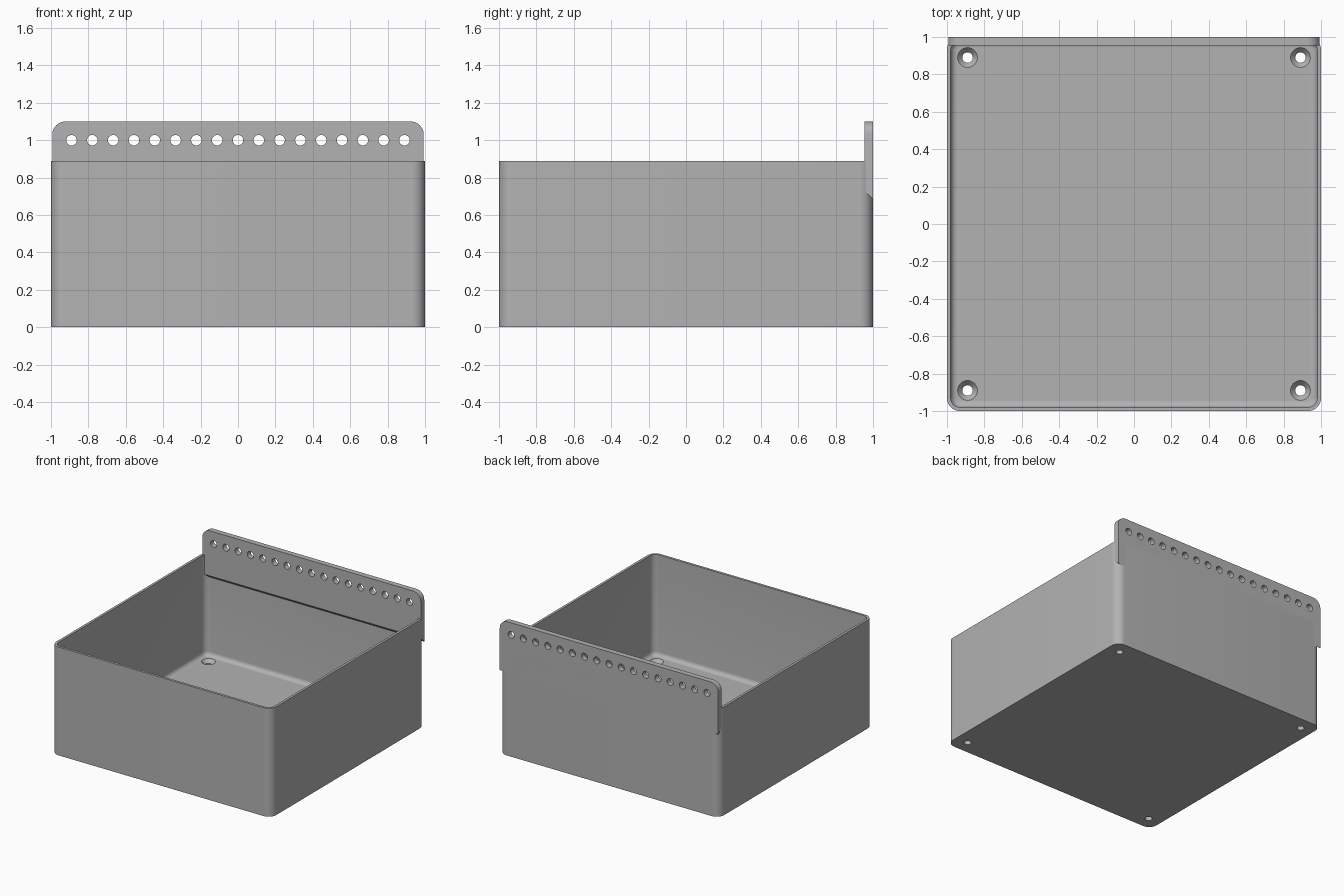
import bpy, bmesh, math
from mathutils import Vector

cube = bpy.data.objects.get("Cube")
if cube:
    bpy.data.objects.remove(cube, do_unlink=True)

WALL, HEIGHT, FLOOR, FILLET = 0.02, 0.89, 0.06, 0.035
CORNER, RAIL_TOP, RAIL_HALF = 0.07, 1.1, 0.993

grey = bpy.data.materials.new("plain grey")
grey.use_nodes = True
grey.diffuse_color = (0.45, 0.45, 0.45, 1)
grey.node_tree.nodes["Principled BSDF"].inputs["Base Color"].default_value = (0.45, 0.45, 0.45, 1)


def loft(bm, rings):
    """Skin matching closed rings of points and cap both ends."""
    loops = [[bm.verts.new(p) for p in ring] for ring in rings]
    for a, b in zip(loops, loops[1:]):
        for i in range(len(a)):
            j = (i + 1) % len(a)
            bm.faces.new((a[i], a[j], b[j], b[i]))
    bm.faces.new(loops[0][::-1])
    bm.faces.new(loops[-1])


def finish(name, bm):
    bmesh.ops.recalc_face_normals(bm, faces=bm.faces)
    mesh = bpy.data.meshes.new(name)
    bm.to_mesh(mesh)
    bm.free()
    mesh.materials.append(grey)
    obj = bpy.data.objects.new(name, mesh)
    bpy.context.collection.objects.link(obj)
    return obj


def arc(cx, cy, r, start, steps=10):
    angles = [start + math.pi / 2 * i / steps for i in range(steps + 1)]
    return [(cx + r * math.cos(a), cy + r * math.sin(a)) for a in angles]


def rounded_square(half, r, z):
    pts = []
    for k, (sx, sy) in enumerate([(1, 1), (-1, 1), (-1, -1), (1, -1)]):
        pts += arc(sx * (half - r), sy * (half - r), r, k * math.pi / 2)
    return [Vector((x, y, z)) for x, y in pts]


def circle(r, z, n=32):
    return [Vector((r * math.cos(2 * math.pi * i / n),
                    r * math.sin(2 * math.pi * i / n), z)) for i in range(n)]


def cut(obj, cutter):
    """Subtract the cutter, drop it, and shade the curved faces smooth."""
    cutter.hide_render = True
    mod = obj.modifiers.new("holes", 'BOOLEAN')
    mod.operation, mod.solver, mod.object = 'DIFFERENCE', 'EXACT', cutter
    bpy.ops.object.select_all(action='DESELECT')
    obj.select_set(True)
    bpy.context.view_layer.objects.active = obj
    bpy.ops.object.modifier_apply(modifier=mod.name)
    bpy.data.objects.remove(cutter, do_unlink=True)
    bpy.ops.object.shade_smooth_by_angle(angle=math.radians(30))


# Open box with rounded corners and a filleted inner floor
inner, inner_r = 1 - WALL, CORNER - WALL
rings = [rounded_square(1, CORNER, 0), rounded_square(1, CORNER, HEIGHT),
         rounded_square(inner, inner_r, HEIGHT)]
for i in range(7):
    a = math.pi / 2 * i / 6
    inset = FILLET * (1 - math.cos(a))
    rings.append(rounded_square(inner - inset, inner_r - inset,
                                FLOOR + FILLET * (1 - math.sin(a))))
bm = bmesh.new()
loft(bm, rings)
box = finish("box", bm)

# Countersunk screw holes in the floor corners
bm = bmesh.new()
for sx in (-1, 1):
    for sy in (-1, 1):
        offset = Vector((sx * 0.89, sy * 0.89, 0))
        shape = [(0.028, -0.05), (0.028, FLOOR - 0.028),
                 (0.053, FLOOR), (0.053, FLOOR + 0.05)]
        loft(bm, [[p + offset for p in circle(r, z)] for r, z in shape])
cut(box, finish("screw_hole_cutter", bm))

# Back rail: rounded top corners, underside sloping into the back wall
r = CORNER
top = arc(RAIL_HALF - r, RAIL_TOP - r, r, 0) + arc(r - RAIL_HALF, RAIL_TOP - r, r, math.pi / 2)
rings = []
for y, bottom in ((0.955, 0.73), (1, 0.685)):
    outline = [(RAIL_HALF, bottom)] + top + [(-RAIL_HALF, bottom)]
    rings.append([Vector((x, y, z)) for x, z in outline])
bm = bmesh.new()
loft(bm, rings)
rail = finish("back_rail", bm)

# Row of round holes along the rail
bm = bmesh.new()
for i in range(17):
    x = -0.89 + 1.78 * i / 16
    loft(bm, [[Vector((x + p.x, y, 1 + p.y)) for p in circle(0.028, 0)] for y in (0.9, 1.1)])
cut(rail, finish("rail_hole_cutter", bm))
